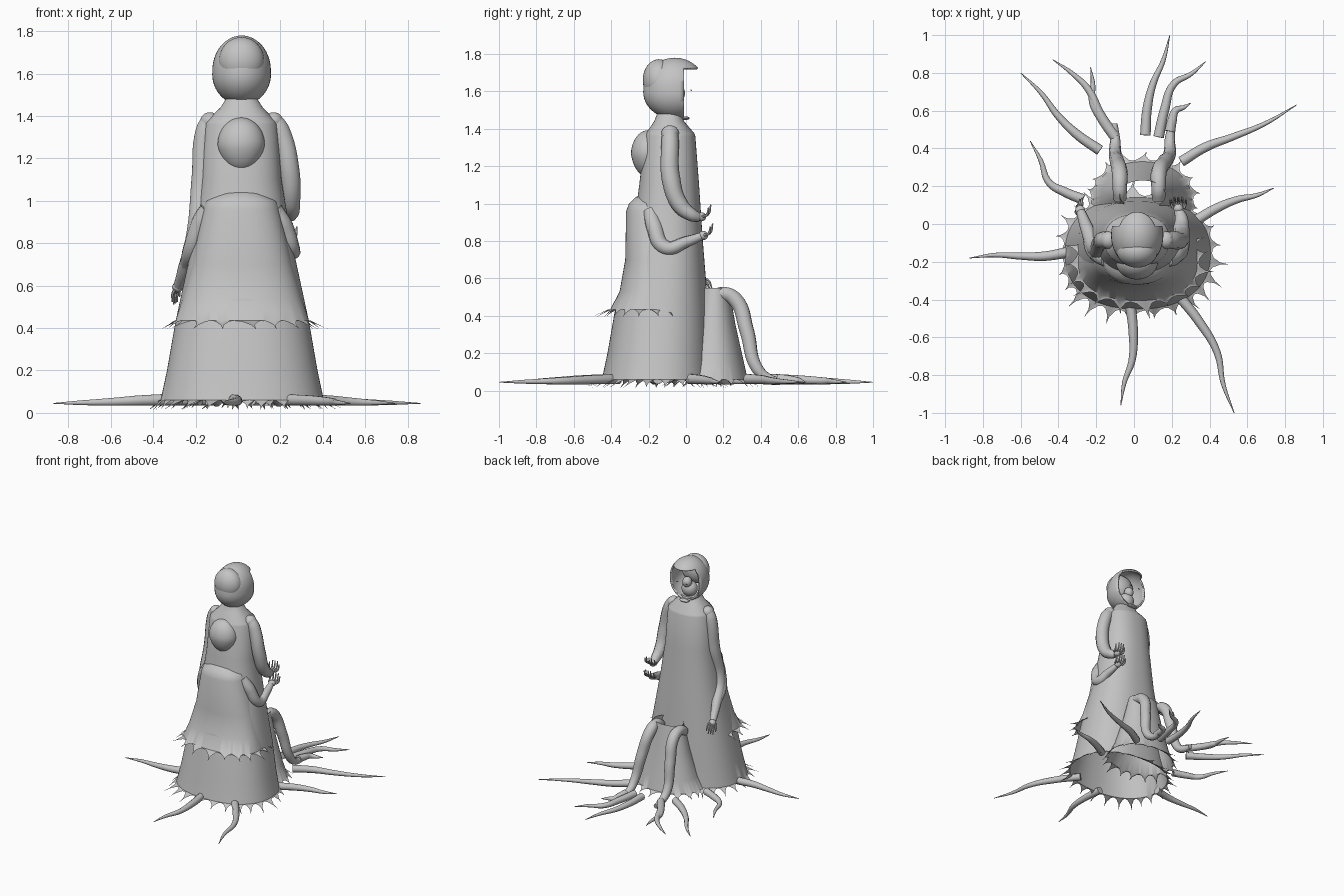
import bpy, bmesh, math, random
from mathutils import Vector

random.seed(4)
cube = bpy.data.objects.get("Cube")
if cube:
    bpy.data.objects.remove(cube, do_unlink=True)

clay = bpy.data.materials.new("grey_clay")
clay.use_nodes = True
GREY = (0.55, 0.55, 0.55, 1)
clay.diffuse_color = GREY
clay.node_tree.nodes["Principled BSDF"].inputs["Base Color"].default_value = GREY


def add_mesh(name, mesh, angle=50):
    mesh.name = name
    ob = bpy.data.objects.new(name, mesh)
    bpy.context.collection.objects.link(ob)
    mesh.materials.clear()
    mesh.materials.append(clay)
    bpy.ops.object.select_all(action="DESELECT")
    ob.select_set(True)
    bpy.context.view_layer.objects.active = ob
    bpy.ops.object.shade_smooth_by_angle(angle=math.radians(angle))
    return ob


def from_bmesh(name, bm, angle=50):
    bmesh.ops.recalc_face_normals(bm, faces=bm.faces[:])
    mesh = bpy.data.meshes.new(name)
    bm.to_mesh(mesh)
    bm.free()
    return add_mesh(name, mesh, angle)


def tube(name, path, radii, sides=3):
    """Tapered round tube through the path points."""
    curve = bpy.data.curves.new(name, "CURVE")
    curve.dimensions = "3D"
    curve.bevel_depth = 1
    curve.bevel_resolution = sides
    curve.resolution_u = 8
    curve.use_fill_caps = True
    spline = curve.splines.new("BEZIER")
    spline.bezier_points.add(len(path) - 1)
    for i, (bp, p) in enumerate(zip(spline.bezier_points, path)):
        bp.co = p
        bp.radius = radii[min(i, len(radii) - 1)]
        bp.handle_left_type = bp.handle_right_type = "AUTO"
    ob = bpy.data.objects.new(name, curve)
    bpy.context.collection.objects.link(ob)
    bpy.context.view_layer.update()
    mesh = bpy.data.meshes.new_from_object(
        ob.evaluated_get(bpy.context.evaluated_depsgraph_get()))
    bpy.data.objects.remove(ob)
    return add_mesh(name, mesh)


def egg(name, centre, size, taper=0.0):
    """Ellipsoid, narrower below by the taper."""
    bm = bmesh.new()
    bmesh.ops.create_uvsphere(bm, u_segments=32, v_segments=20, radius=1)
    for v in bm.verts:
        k = 1 + taper * min(v.co.z, 0)
        v.co = Vector((v.co.x * size[0] * k, v.co.y * size[1] * k, v.co.z * size[2])) + Vector(centre)
    return from_bmesh(name, bm)


def robe(name, rings, spikes, reach, drop, power=2.3, cap=True):
    """Loft of rounded rings (z, x, y, rx, ry) with a torn, splayed hem."""
    bm = bmesh.new()
    rise = (0, .1, .5, 1, .5, .1)
    pinch = (0, .3, .65, 0, -.65, -.3)
    n = spikes * 6
    step = math.tau / n

    def point(ring, turn, grow=0.0, dz=0.0):
        z, x, y, rx, ry = ring
        c, s = math.cos(turn), math.sin(turn)
        e = 2 / power
        return (x + (rx + grow) * math.copysign(abs(c) ** e, c),
                y + (ry + grow) * math.copysign(abs(s) ** e, s), z + dz)

    loops = [[bm.verts.new(point(r, i * step)) for i in range(n)] for r in rings]
    lengths = [reach * random.uniform(0.35, 1) for _ in range(spikes)]
    lean = [random.uniform(-1.2, 1.2) for _ in range(spikes)]
    for frac in (0.45, 1.0):
        hem = []
        for i in range(n):
            k, j = divmod(i, 6)
            up = rise[j] * frac
            turn = (i + pinch[j] * frac + lean[k] * up) * step
            hem.append(bm.verts.new(point(rings[-1], turn, lengths[k] * up + .008 * frac, -drop * up)))
        loops.append(hem)
    for a, b in zip(loops, loops[1:]):
        for i in range(n):
            j = (i + 1) % n
            bm.faces.new((a[i], a[j], b[j], b[i]))
    if cap:
        bm.faces.new(loops[0])
    return from_bmesh(name, bm, 40)


def hand(name, wrist, aim, curl, spread):
    """Palm with four thin fingers and a thumb, fanned along the spread."""
    w, a, c, s = (Vector(q) for q in (wrist, aim, curl, spread))
    egg(name + "_palm", w + a * 0.015, (0.026, 0.026, 0.024))
    for i in range(5):
        side = s * (i - 2) * 0.015
        ln = 0.75 if i in (0, 4) else 1.0
        p = w + side + a * 0.02
        tube(f"{name}_finger_{i + 1}", [p, p + side * 0.3 + a * 0.04 * ln,
             p + side * 0.4 + (a * 0.045 + c * 0.055) * ln], [0.008, 0.007, 0.004], 1)


# Large robed figure: body, shoulders and neck
robe("large_robe", [
    (1.48, .017, -.09, .075, .065), (1.44, .017, -.09, .1, .08), (1.375, .015, -.085, .165, .13),
    (1.36, .015, -.085, .172, .135), (1.1, .015, -.09, .19, .16), (.8, .02, -.1, .235, .19),
    (.43, .02, -.13, .315, .25), (.2, .02, -.145, .355, .275), (.06, .02, -.155, .385, .295)],
    25, .1, .045)

# Small robed figure at the front
robe("front_robe", [
    (1.05, .015, -.2, .03, .03), (1.035, .015, -.19, .1, .08), (1.0, .015, -.18, .165, .125),
    (.96, .015, -.18, .18, .14), (.7, .02, -.17, .238, .155), (.53, .02, -.185, .285, .17),
    (.435, .02, -.205, .315, .2)], 19, .1, .04)
egg("front_head", (.015, -.2, 1.265), (.112, .094, .128), .15)

# Small open robe at the back
robe("back_robe", [
    (.55, .045, .155, .12, .075), (.35, .045, .15, .165, .115), (.15, .045, .14, .22, .17),
    (.06, .045, .13, .26, .2)], 18, .08, .04, 2.1, cap=False)

# Large head: hollow hood, open towards the back, with an overhanging fringe
CUT, BRIM = -.01, 1.725
bm = bmesh.new()
bmesh.ops.create_uvsphere(bm, u_segments=40, v_segments=28, radius=1)
for v in bm.verts:
    k = 1 + .1 * (1 - v.co.z ** 2) * (v.co.z < 0) * -v.co.z
    v.co = Vector((.017 + v.co.x * .138 * k, -.06 + v.co.y * .168 * k, 1.615 + v.co.z * .165))
for co, no in (((0, CUT, 0), (0, 1, 0)), ((0, 0, BRIM), (0, 0, 1))):
    bmesh.ops.bisect_plane(bm, geom=bm.verts[:] + bm.edges[:] + bm.faces[:], plane_co=co, plane_no=no)
opening = [f for f in bm.faces if f.calc_center_median().y > CUT and f.calc_center_median().z < BRIM]
bmesh.ops.delete(bm, geom=opening, context="FACES")
hood = from_bmesh("hood", bm)
shell = hood.modifiers.new("thickness", "SOLIDIFY")
shell.thickness = .012
egg("back_hair", (.017, -.145, 1.66), (.108, .086, .112))

# Face pieces inside the hood
egg("nose", (.017, -.04, 1.59), (.035, .035, .04))
egg("mouth", (.017, -.07, 1.53), (.06, .055, .06))
egg("chin", (.017, -.005, 1.457), (.04, .025, .01))
for side in (-1, 1):
    egg("eye", (.017 + side * .04, .028, 1.607), (.01, .003, .004))

# Arms and hands
LARGE, SMALL = [.042, .047, .05, .045, .035, .025], [.04, .045, .04, .03, .022]
tube("large_left_arm", [(.165, -.085, 1.385), (.2, -.085, 1.33), (.244, -.08, 1.13),
     (.25, -.03, .99), (.25, .03, .94), (.235, .07, .925)], LARGE)
tube("large_right_arm", [(-.13, -.085, 1.385), (-.155, -.085, 1.33), (-.172, -.1, 1.1),
     (-.205, -.13, .82), (-.25, -.02, .68), (-.28, .06, .6)], LARGE)
tube("front_left_arm", [(.17, -.19, .96), (.215, -.17, .88), (.255, -.11, .765),
     (.25, 0, .795), (.235, .08, .825)], SMALL)
tube("front_right_arm", [(-.14, -.19, .96), (-.175, -.17, .9), (-.22, -.13, .775),
     (-.25, -.02, .68), (-.28, .06, .6)], SMALL)
for name, x in (("left_shoulder", .168), ("right_shoulder", -.133)):
    egg(name, (x, -.085, 1.375), (.045, .047, .043))
hand("upper_left_hand", (.235, .07, .925), (0, .8, .3), (0, .2, .9), (1, 0, 0))
hand("lower_left_hand", (.235, .08, .825), (0, .8, .3), (0, .2, .9), (1, 0, 0))
hand("right_hand", (-.282, .065, .6), (-.2, .5, -.5), (0, .3, -.9), (.4, .8, .3))

# Drooping limbs of the back figure
for name, x0, x1 in (("back_right_limb", -.075, -.1), ("back_left_limb", .13, .19)):
    tube(name, [(x0, .13, .49), (x0, .19, .518), (x0, .262, .488), ((x0 + x1) / 2, .325, .32),
         (x1, .38, .12), (x1, .45, .06), (x1 * 1.05, .53, .05)],
         [.035, .038, .042, .04, .033, .027, .018])

# Long roots lying on the ground, each from start through a bend to its tip
ROOTS = [
    ((-.27, .13), (-.45, .22), (-.55, .44)), ((-.18, .39), (-.4, .57), (-.6, .8)),
    ((-.1, .46), (-.24, .71), (-.43, .87)), ((-.1, .46), (-.22, .65), (-.23, .83)),
    ((.06, .47), (.1, .74), (.19, 1)), ((.13, .46), (.21, .74), (.38, .86)),
    ((.19, .49), (.22, .6), (.3, .64)), ((.25, .33), (.52, .46), (.86, .63)),
    ((.33, .02), (.55, .13), (.74, .19)), ((-.35, -.15), (-.6, -.17), (-.87, -.18)),
    ((-.02, -.42), (-.01, -.72), (-.07, -.96)), ((.22, -.36), (.44, -.68), (.53, -1))]
for i, root in enumerate(ROOTS):
    a, b, c = (Vector((*p, 0)) for p in root)
    sway = Vector((a.y - c.y, c.x - a.x, 0)) * .02
    path = [a, (a + b) / 2 + sway, b, (b + c) / 2 - sway, c]
    heights = (.062, .058, .052, .048, .045)
    tube(f"root_{i + 1}", [p + Vector((0, 0, h)) for p, h in zip(path, heights)],
         [.028, .025, .019, .012, .002])
